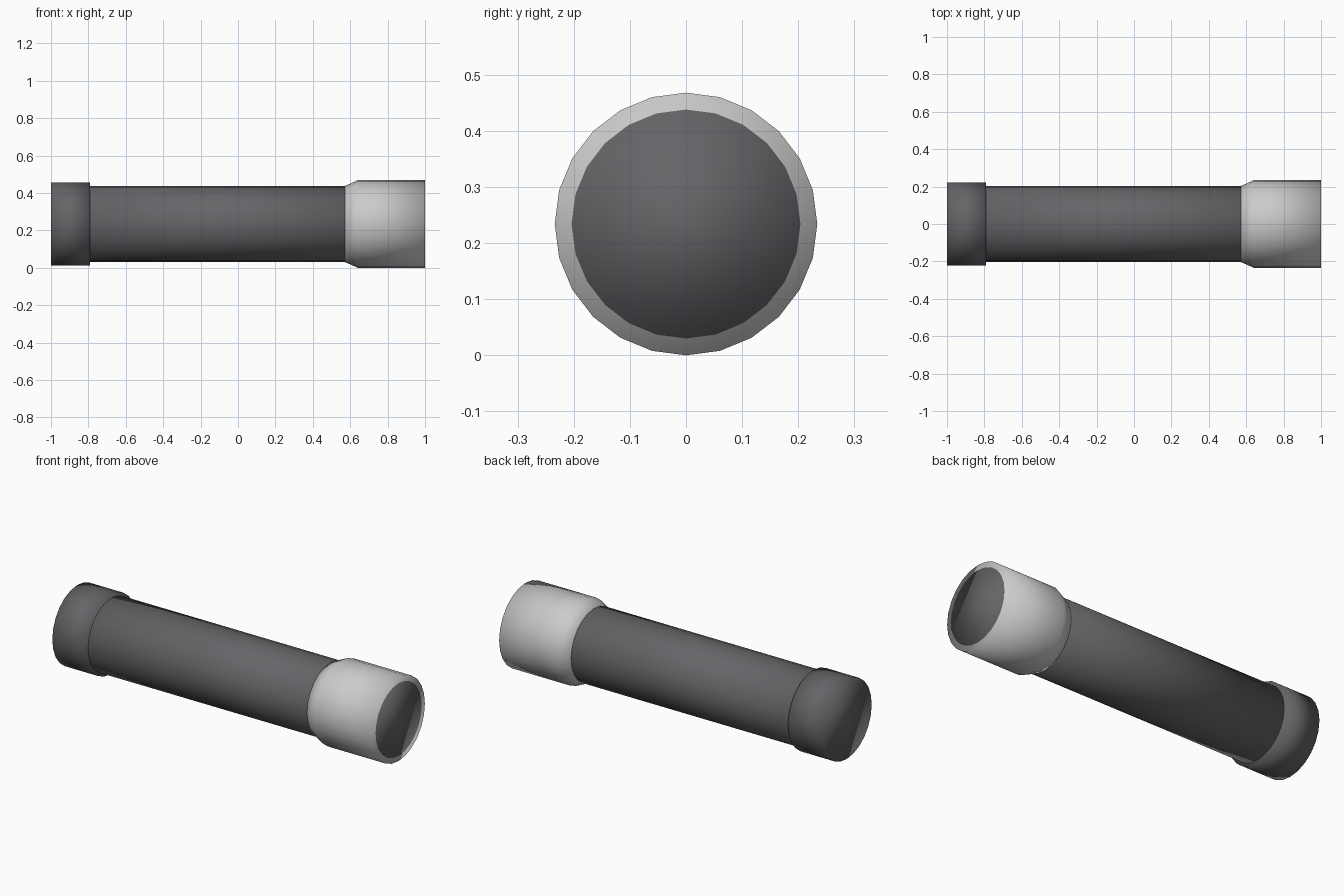
import bpy, bmesh
from math import cos, sin, pi

if "Cube" in bpy.data.objects:
    bpy.data.objects.remove(bpy.data.objects["Cube"])

SIDES = 24
AXIS_Z = 0.234


def material(name, color):
    mat = bpy.data.materials.new(name)
    mat.diffuse_color = (*color, 1)
    mat.use_nodes = True
    mat.node_tree.nodes["Principled BSDF"].inputs["Base Color"].default_value = mat.diffuse_color
    return mat


def turned_part(name, profile, mat=None):
    """Closed solid turned around the x axis from (x, radius) points."""
    bm = bmesh.new()
    rings = [[bm.verts.new((x, r * sin(2 * pi * i / SIDES), r * cos(2 * pi * i / SIDES)))
              for i in range(SIDES)] for x, r in profile]
    for a, b in zip(rings, rings[1:]):
        for i in range(SIDES):
            j = (i + 1) % SIDES
            bm.faces.new((a[i], a[j], b[j], b[i]))
    bm.faces.new(rings[0])
    bm.faces.new(rings[-1])
    bmesh.ops.recalc_face_normals(bm, faces=bm.faces[:])
    for f in bm.faces:
        f.smooth = True
    mesh = bpy.data.meshes.new(name)
    bm.to_mesh(mesh)
    bm.free()
    obj = bpy.data.objects.new(name, mesh)
    obj.location.z = AXIS_Z
    if mat:
        mesh.materials.append(mat)
    bpy.context.collection.objects.link(obj)
    return obj


dark = material("dark_grey", (0.13, 0.13, 0.14))

# Long barrel, running through both end pieces
turned_part("barrel", [(-0.995, 0.204), (1.0, 0.204)], dark)
# Tail cap
turned_part("tail_cap", [(-1.0, 0.222), (-0.79, 0.222)], dark)
# Wide head with tapered collar; its face sits just behind the barrel end
turned_part("head", [(0.57, 0.203), (0.64, 0.234), (0.999, 0.234)])
